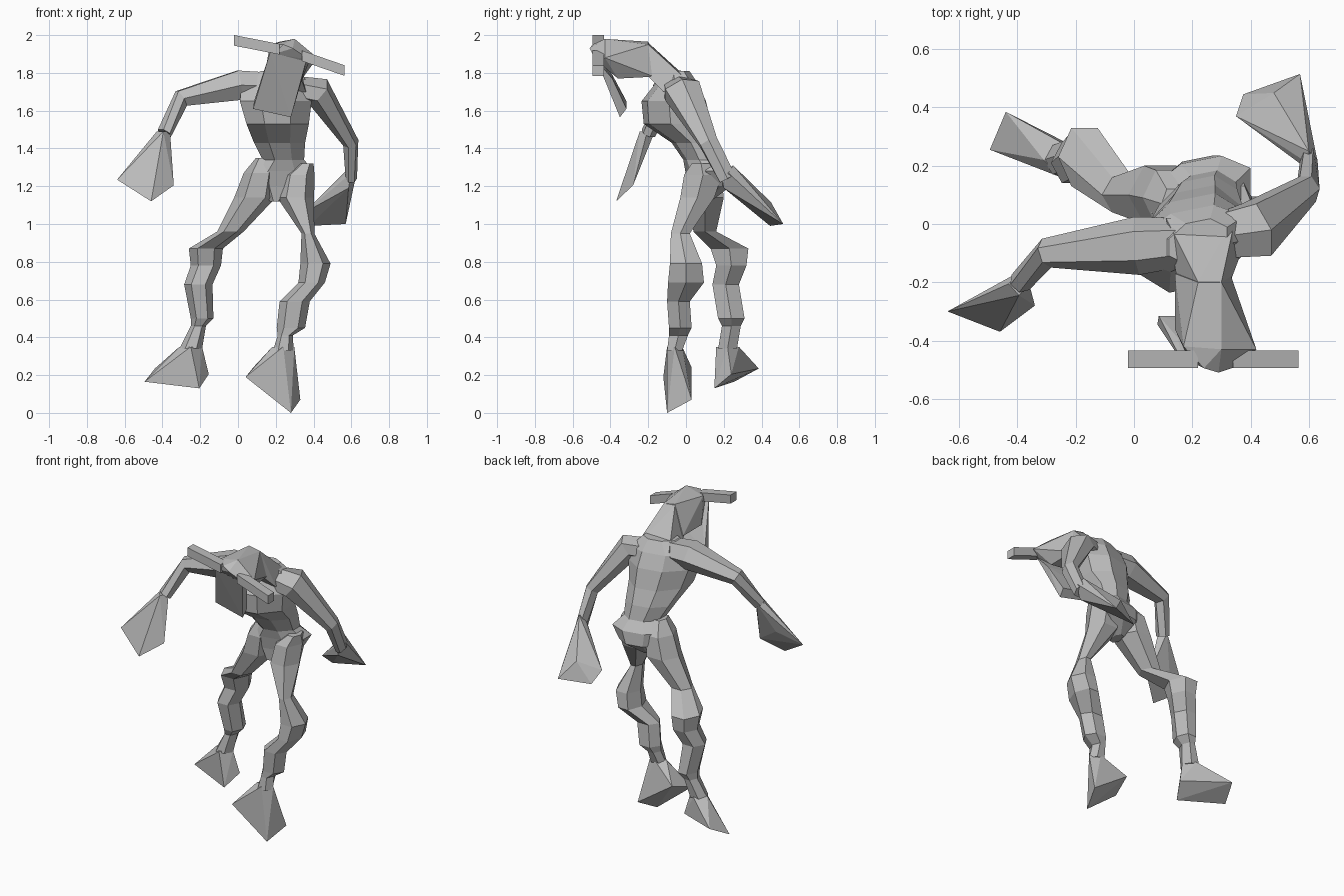
import bpy
import bmesh
from math import cos, sin, pi
from mathutils import Vector

default_cube = bpy.data.objects.get("Cube")
if default_cube:
    bpy.data.objects.remove(default_cube, do_unlink=True)

# Single clay colour
clay = bpy.data.materials.new("clay_grey")
clay.use_nodes = True
colour = (0.5, 0.5, 0.5, 1)
clay.diffuse_color = colour
clay.node_tree.nodes["Principled BSDF"].inputs["Base Color"].default_value = colour


def finish(name, bm):
    """Turn a bmesh into a flat shaded object."""
    bmesh.ops.recalc_face_normals(bm, faces=bm.faces[:])
    mesh = bpy.data.meshes.new(name)
    bm.to_mesh(mesh)
    bm.free()
    mesh.materials.append(clay)
    obj = bpy.data.objects.new(name, mesh)
    bpy.context.collection.objects.link(obj)
    return obj


def hull(name, points):
    """Convex low-poly block around a few corner points."""
    bm = bmesh.new()
    for point in points:
        bm.verts.new(point)
    result = bmesh.ops.convex_hull(bm, input=bm.verts[:])
    loose = [v for v in result["geom_interior"] if isinstance(v, bmesh.types.BMVert)]
    bmesh.ops.delete(bm, geom=loose, context="VERTS")
    bmesh.ops.dissolve_limit(bm, angle_limit=0.05, verts=bm.verts[:], edges=bm.edges[:])
    return finish(name, bm)


def loft(name, rings, sides=6, reference=None, twist=0, slope=0):
    """Skin rings of (x, y, z, half width, half depth).
    Rings lie flat, or square to the path when a reference axis is given.
    Slope pushes the left side of flat rings backwards."""
    bm = bmesh.new()
    centres = [Vector(ring[:3]) for ring in rings]
    angles = [2 * pi * (k + twist) / sides for k in range(sides)]
    wide = max(cos(a) for a in angles)
    deep = max(sin(a) for a in angles)
    loops = []
    for i, (centre, ring) in enumerate(zip(centres, rings)):
        u, v = Vector((1, slope, 0)), Vector((0, 1, 0))
        if reference:
            ahead = centres[min(i + 1, len(rings) - 1)]
            behind = centres[max(i - 1, 0)]
            tangent = (ahead - behind).normalized()
            u = tangent.cross(Vector(reference)).normalized()
            v = u.cross(tangent)
        loops.append([bm.verts.new(centre + u * ring[3] * cos(a) / wide
                                   + v * ring[4] * sin(a) / deep) for a in angles])
    for low, high in zip(loops, loops[1:]):
        for k in range(sides):
            n = (k + 1) % sides
            bm.faces.new((low[k], low[n], high[n], high[k]))
    bm.faces.new(loops[0])
    bm.faces.new(loops[-1])
    return finish(name, bm)


def diamond(x, y, z, rx, ry):
    """Four corner points of a joint."""
    return [(x - rx, y, z), (x + rx, y, z), (x, y - ry, z), (x, y + ry, z)]


# Torso from crotch to shoulders
loft("torso", [
    (.2, .08, 1.12, .03, .05),
    (.22, .125, 1.2, .13, .1),
    (.23, .115, 1.28, .17, .105),
    (.24, .085, 1.34, .11, .09),
    (.22, .045, 1.43, .135, .11),
    (.21, -.045, 1.53, .165, .165),
    (.2, -.065, 1.65, .19, .155),
    (.2, -.05, 1.74, .18, .1),
    (.22, -.06, 1.81, .1, .07),
], sides=8, twist=.5, slope=.2)

# Legs
loft("left_leg", [
    (.36, .08, 1.32, .04, .05),
    (.32, .09, 1.26, .085, .1),
    (.305, .06, 1.14, .098, .09),
    (.37, -.03, .95, .034, .05),
    (.41, 0, .79, .08, .085),
    (.39, 0, .69, .07, .095),
    (.3, -.04, .59, .08, .06),
    (.28, -.03, .45, .075, .06),
    (.25, -.04, .41, .04, .05),
    (.24, -.06, .33, .055, .04),
])
loft("right_leg", [
    (.13, .07, 1.35, .035, .05),
    (.12, .09, 1.27, .09, .095),
    (.09, .1, 1.14, .11, .1),
    (-.04, .1, .96, .07, .06),
    (-.17, .23, .87, .09, .1),
    (-.17, .24, .78, .08, .08),
    (-.21, .21, .68, .075, .07),
    (-.19, .24, .5, .06, .07),
    (-.21, .24, .46, .04, .05),
    (-.25, .22, .34, .06, .05),
])

# Feet spread from the ankle to a slanted sole
hull("left_foot", diamond(.24, -.06, .35, .058, .04) + [
    (.04, -.12, .19), (.28, -.1, 0), (.33, .03, .07), (.08, .03, .24)])
hull("right_foot", diamond(-.25, .22, .35, .06, .06) + [
    (-.44, .385, .235), (-.495, .255, .165), (-.205, .15, .13), (-.155, .24, .205)])

# Arms
loft("right_arm", [
    (.2, -.06, 1.73, .08, .07),
    (.01, -.075, 1.735, .1, .078),
    (-.3, -.1, 1.665, .052, .045),
    (-.39, -.2, 1.48, .04, .035),
], reference=(0, 0, 1))
loft("left_arm", [
    (.25, -.05, 1.72, .07, .07),
    (.42, -.02, 1.705, .08, .095),
    (.597, .12, 1.43, .043, .048),
    (.6, .22, 1.24, .03, .045),
], reference=(0, 1, 0))

# Mitten hands
hull("right_hand", diamond(-.395, -.205, 1.49, .035, .04) + [
    (-.64, -.3, 1.235), (-.46, -.37, 1.12), (-.34, -.28, 1.205), (-.48, -.245, 1.3)])
hull("left_hand", diamond(.6, .225, 1.27, .028, .04) + [
    (.6, .25, 1.31), (.585, .2, 1.19),
    (.57, .515, 1), (.375, .445, .99), (.35, .37, 1.06), (.48, .45, 1.115)])

# Neck and wedge-shaped head
hull("neck", [
    (.11, .02, 1.76), (.35, .03, 1.74), (.14, -.12, 1.7), (.36, -.12, 1.7),
    (.18, -.11, 1.88), (.31, -.11, 1.87), (.22, -.2, 1.96), (.3, -.2, 1.95),
    (.15, -.2, 1.79), (.33, -.2, 1.78)])
hull("head", [
    (.22, -.2, 1.965), (.3, -.2, 1.95), (.14, -.17, 1.79), (.33, -.17, 1.78),
    (.17, -.42, 1.95), (.3, -.43, 1.98), (.42, -.43, 1.88), (.14, -.36, 1.79),
    (.34, -.36, 1.77), (.24, -.495, 1.95), (.29, -.51, 1.93), (.38, -.48, 1.87),
    (.19, -.47, 1.9)])

# Crossbar growing sideways out of the head, in two halves
for name, end, root in (("right_horn", (-.02, 1.972), (.22, 1.925)),
                        ("left_horn", (.565, 1.812), (.34, 1.89))):
    hull(name, [(x, y, z + h) for x, z in (end, root)
                for y in (-.495, -.435) for h in (-.028, .028)])

# Flat snout hanging below the head
hull("snout", [
    (.17, -.48, 1.91), (.36, -.47, 1.86), (.15, -.39, 1.79), (.34, -.39, 1.77),
    (.08, -.345, 1.61), (.28, -.35, 1.565), (.085, -.315, 1.65), (.285, -.315, 1.61)])
